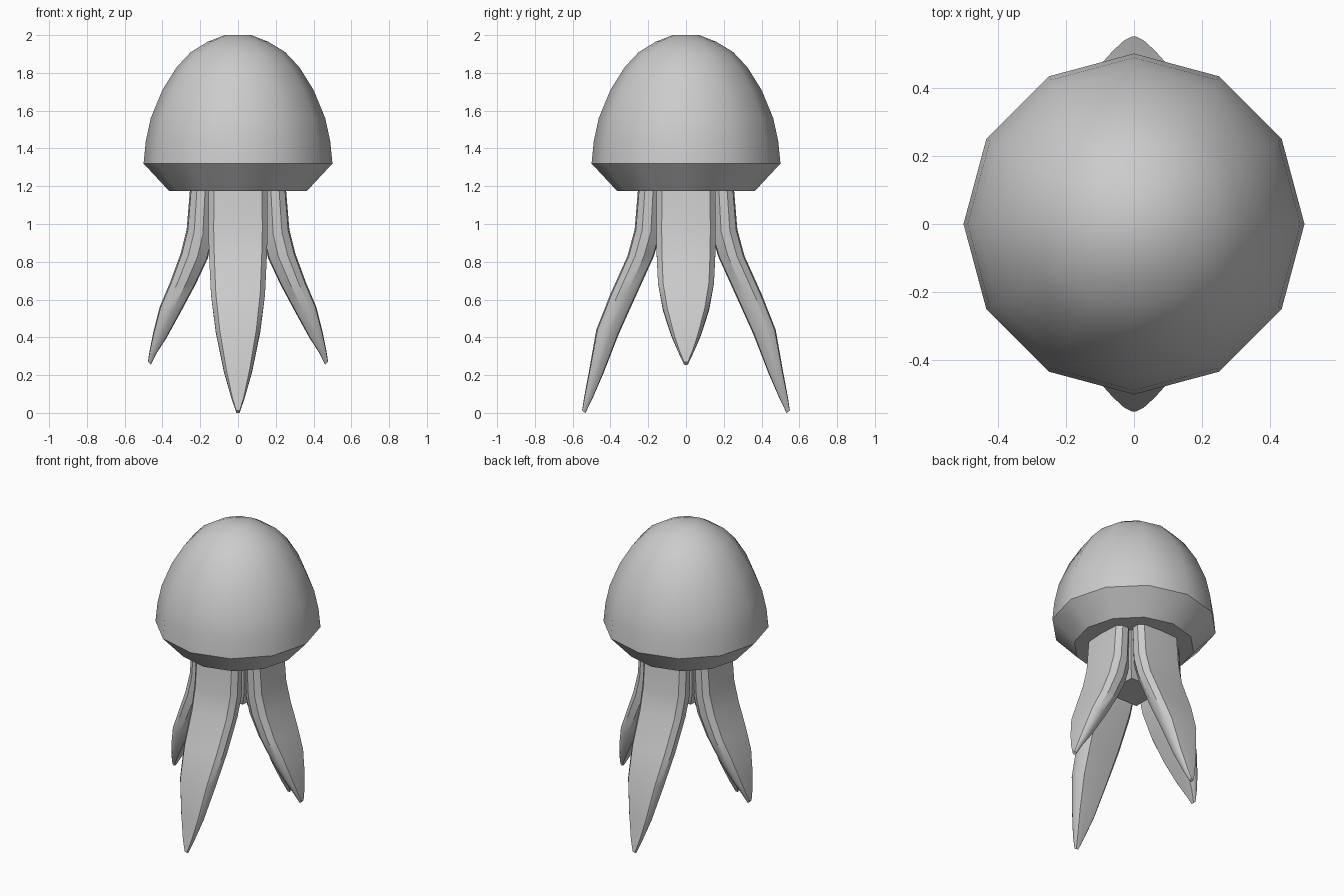
import bpy, bmesh, math
from mathutils import Vector

if "Cube" in bpy.data.objects:
    bpy.data.objects.remove(bpy.data.objects["Cube"])

mat = bpy.data.materials.new("pale grey")
mat.diffuse_color = (0.6, 0.6, 0.6, 1)
mat.use_nodes = True
mat.node_tree.nodes["Principled BSDF"].inputs["Base Color"].default_value = mat.diffuse_color


def finish(name, bm, angle):
    bmesh.ops.recalc_face_normals(bm, faces=bm.faces)
    me = bpy.data.meshes.new(name)
    bm.to_mesh(me)
    bm.free()
    me.materials.append(mat)
    ob = bpy.data.objects.new(name, me)
    bpy.context.collection.objects.link(ob)
    bpy.ops.object.select_all(action='DESELECT')
    ob.select_set(True)
    bpy.context.view_layer.objects.active = ob
    bpy.ops.object.shade_smooth_by_angle(angle=math.radians(angle))
    return ob


def loft(bm, rings):
    """Skin a list of equal-length point rings and cap both ends."""
    vr = [[bm.verts.new(p) for p in r] for r in rings]
    n = len(vr[0])
    for a, b in zip(vr, vr[1:]):
        for i in range(n):
            j = (i + 1) % n
            bm.faces.new((a[i], a[j], b[j], b[i]))
    bm.faces.new(vr[0])
    bm.faces.new(vr[-1])


# Bell: twelve-sided dome with an inward-sloping rim
profile = [(0.365, 1.175), (0.5, 1.32), (0.488, 1.44), (0.462, 1.56), (0.40, 1.71),
           (0.325, 1.83), (0.25, 1.91), (0.16, 1.965), (0.07, 2.0)]
bm = bmesh.new()
loft(bm, [[(r * math.cos(k * math.pi / 6), r * math.sin(k * math.pi / 6), z)
           for k in range(12)] for r, z in profile])
finish("bell", bm, 35)

# Stalk core that joins the four tentacles under the bell
bm = bmesh.new()
loft(bm, [[(x * h, y * h, z) for x, y in ((-1, -1), (1, -1), (1, 1), (-1, 1))]
          for h, z in ((0.12, 0.86), (0.15, 0.95), (0.15, 1.2))])
finish("stalk_core", bm, 30)

# Tentacle stations: (inner, z inner, outer, z outer, half width)
long_path = [(0.13, 1.20, 0.253, 1.20, 0.155), (0.14, 0.95, 0.272, 0.97, 0.157),
             (0.175, 0.83, 0.31, 0.83, 0.153), (0.27, 0.62, 0.40, 0.63, 0.143),
             (0.36, 0.42, 0.475, 0.44, 0.118), (0.44, 0.21, 0.512, 0.23, 0.075),
             (0.495, 0.08, 0.54, 0.08, 0.036), (0.533, 0.0, 0.55, 0.012, 0.010)]
short_path = [(0.13, 1.20, 0.253, 1.20, 0.155), (0.14, 0.93, 0.272, 0.97, 0.157),
              (0.165, 0.82, 0.305, 0.84, 0.155), (0.23, 0.68, 0.36, 0.69, 0.148),
              (0.31, 0.53, 0.415, 0.56, 0.122), (0.38, 0.40, 0.45, 0.42, 0.078),
              (0.43, 0.32, 0.468, 0.33, 0.042), (0.462, 0.255, 0.477, 0.27, 0.012)]
# Cross-section: (width fraction, depth fraction from inner to outer)
section = [(-0.75, 0), (0, -0.04), (0.75, 0), (1, 0.35), (1, 0.7), (0.82, 0.95),
           (0, 1), (-0.82, 0.95), (-1, 0.7), (-1, 0.35)]


def tentacle(name, path, turn):
    c, s = round(math.cos(turn)), round(math.sin(turn))
    rings = []
    for yi, zi, yo, zo, w in path:
        ring = []
        for u, t in section:
            x, y, z = u * w, -(yi + (yo - yi) * t), zi + (zo - zi) * t
            ring.append(Vector((x * c - y * s, x * s + y * c, z)))
        rings.append(ring)
    bm = bmesh.new()
    loft(bm, rings)
    finish(name, bm, 38)


for i, side in enumerate(("front", "right", "back", "left")):
    tentacle(side + "_tentacle", short_path if i % 2 else long_path, i * math.pi / 2)
